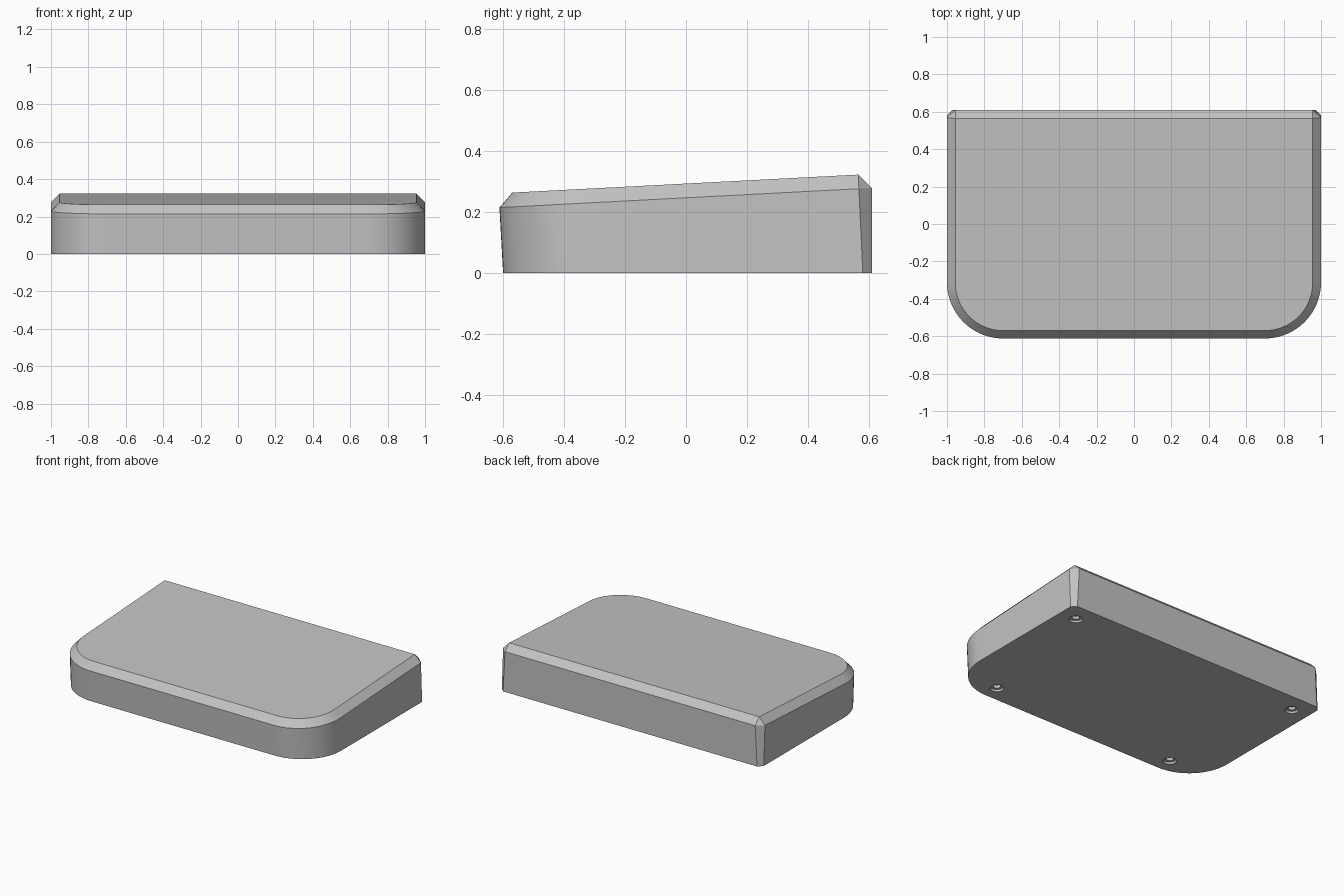
import bpy, bmesh, math
from mathutils import Matrix, Vector

cube = bpy.data.objects.get("Cube")
if cube:
    bpy.data.objects.remove(cube, do_unlink=True)

# Single plain grey
grey = bpy.data.materials.new("light grey")
grey.use_nodes = True
colour = (0.55, 0.55, 0.55, 1)
grey.diffuse_color = colour
grey.node_tree.nodes["Principled BSDF"].inputs["Base Color"].default_value = colour

ARC_STEPS = 16


def make_object(name, bm):
    bmesh.ops.remove_doubles(bm, verts=bm.verts, dist=0.0001)
    bmesh.ops.recalc_face_normals(bm, faces=bm.faces)
    mesh = bpy.data.meshes.new(name)
    bm.to_mesh(mesh)
    bm.free()
    mesh.materials.append(grey)
    obj = bpy.data.objects.new(name, mesh)
    bpy.context.collection.objects.link(obj)
    return obj


def outline(half_width, front, back, radius, cut_x, cut_y):
    """Plan shape: rounded front corners, chamfered back corners."""
    right = [(half_width - cut_x, back), (half_width, back - cut_y)]
    for i in range(ARC_STEPS + 1):
        a = math.pi / 2 * i / ARC_STEPS
        right.append((half_width - radius + radius * math.cos(a),
                      front + radius - radius * math.sin(a)))
    return right + [(-x, y) for x, y in reversed(right)]


# Wedge body: base, sloping rim and sloping top
bm = bmesh.new()
levels = [
    (outline(1.0, -0.60, 0.61, 0.30, 0.03, 0.03), 0.0, 0.0),
    (outline(1.0, -0.612, 0.61, 0.30, 0.045, 0.043), 0.246, 0.0524),
    (outline(0.955, -0.57, 0.565, 0.255, 0.0, 0.0), 0.2926, 0.052),
]
rings = [[bm.verts.new((x, y, height + slope * y)) for x, y in points]
         for points, height, slope in levels]
for low, high in zip(rings, rings[1:]):
    for i in range(len(low)):
        j = (i + 1) % len(low)
        bm.faces.new((low[i], low[j], high[j], high[i]))
bm.faces.new(rings[0])
bm.faces.new(rings[-1])
body = make_object("wedge_body", bm)

# Stepped screw recesses in the underside
bm = bmesh.new()
profile = [(0, -0.02), (0.042, -0.02), (0.042, 0.015),
           (0.023, 0.015), (0.023, 0.035), (0, 0.035)]
for cx, cy in ((0.875, 0.48), (-0.875, 0.48), (0.70, -0.49), (-0.70, -0.49)):
    verts = [bm.verts.new((cx + r, cy, z)) for r, z in profile]
    edges = [bm.edges.new(pair) for pair in zip(verts, verts[1:])]
    bmesh.ops.spin(bm, geom=verts + edges, cent=(cx, cy, 0), axis=(0, 0, 1),
                   angle=2 * math.pi, steps=24, use_duplicate=False)
cutter = make_object("screw_recess_cutter", bm)
cutter.hide_render = True

cut = body.modifiers.new("screw recesses", "BOOLEAN")
cut.operation = "DIFFERENCE"
cut.solver = "EXACT"
cut.object = cutter
bpy.ops.object.select_all(action="DESELECT")
body.select_set(True)
bpy.context.view_layer.objects.active = body
bpy.ops.object.modifier_apply(modifier=cut.name)
bpy.data.objects.remove(cutter, do_unlink=True)

# Smooth the rounded corners, keep the chamfers crisp
bpy.ops.object.shade_smooth_by_angle(angle=math.radians(20))
